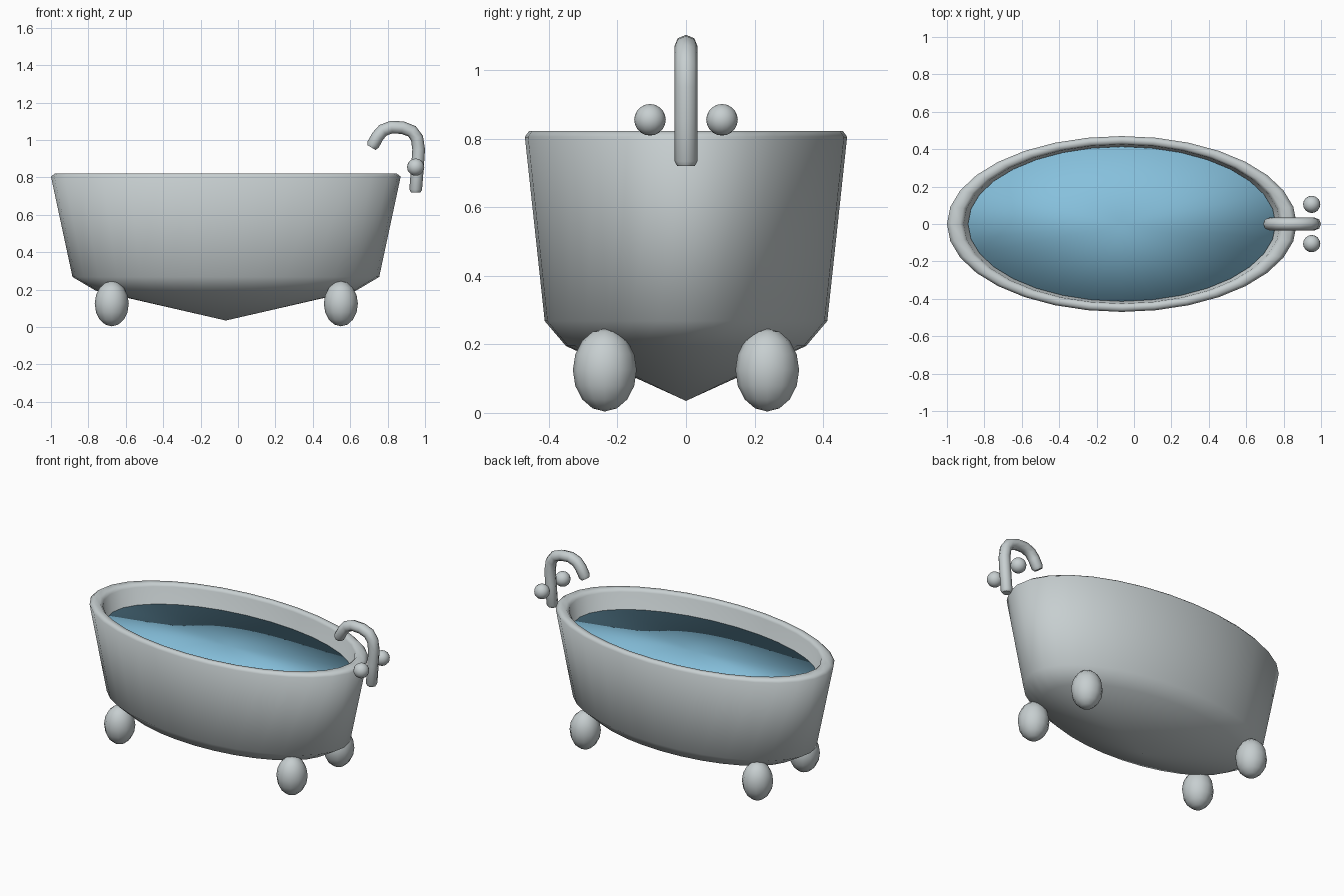
import bpy, bmesh, math

cube = bpy.data.objects.get("Cube")
if cube:
    bpy.data.objects.remove(cube, do_unlink=True)

CX = -0.065          # centre of the basin along x
RX, RY = 0.935, 0.47  # basin half length and half width


def material(name, color):
    mat = bpy.data.materials.new(name)
    mat.use_nodes = True
    mat.diffuse_color = color
    mat.node_tree.nodes["Principled BSDF"].inputs["Base Color"].default_value = color
    return mat


enamel = material("pale grey enamel", (0.57, 0.62, 0.63, 1))
water_blue = material("water blue", (0.24, 0.53, 0.72, 1))


def add_object(name, data, mat):
    obj = bpy.data.objects.new(name, data)
    bpy.context.collection.objects.link(obj)
    data.materials.append(mat)
    return obj


def mesh_object(name, bm, mat):
    bmesh.ops.recalc_face_normals(bm, faces=bm.faces)
    for face in bm.faces:
        face.smooth = True
    mesh = bpy.data.meshes.new(name)
    bm.to_mesh(mesh)
    bm.free()
    return add_object(name, mesh, mat)


def oval_lathe(name, profile, mat, sides=32):
    """Closed oval body from (scale, height) points that start and end on the axis."""
    bm = bmesh.new()
    rings = []
    for scale, z in profile:
        if scale == 0:
            rings.append([bm.verts.new((CX, 0, z))] * sides)
            continue
        angles = [math.tau * i / sides for i in range(sides)]
        rings.append([bm.verts.new((CX + RX * scale * math.cos(a),
                                    RY * scale * math.sin(a), z)) for a in angles])
    for low, high in zip(rings, rings[1:]):
        for i in range(sides):
            j = (i + 1) % sides
            corners = [low[i], low[j], high[j], high[i]]
            bm.faces.new(list(dict.fromkeys(corners)))
    return mesh_object(name, bm, mat)


def ball(name, center, radii, mat, segments, rings):
    bm = bmesh.new()
    bmesh.ops.create_uvsphere(bm, u_segments=segments, v_segments=rings, radius=1)
    bmesh.ops.scale(bm, vec=radii, verts=bm.verts)
    obj = mesh_object(name, bm, mat)
    obj.location = center
    return obj


# Basin: pointed underside, flared wall, bevelled rim and hollow inside
oval_lathe("basin", [(0, 0.035), (0.745, 0.195), (0.877, 0.268), (1, 0.805),
                     (0.975, 0.822), (0.925, 0.822), (0.905, 0.805),
                     (0.80, 0.30), (0.66, 0.24), (0, 0.10)], enamel)

# Water: softly shaded flat body filling the basin
oval_lathe("water", [(0, 0.14), (0.79, 0.32), (0.88, 0.70), (0, 0.70)], water_blue)

# Four egg-shaped feet
for end, x in (("right", -0.675), ("left", 0.55)):
    for side, y in (("front", -0.237), ("back", 0.237)):
        ball(f"{side}_{end}_foot", (x, y, 0.125), (0.091, 0.093, 0.121), enamel, 12, 8)

# Tap handles
for side, y in (("front", -0.105), ("back", 0.105)):
    ball(f"{side}_tap_handle", (0.95, y, 0.855), (0.046, 0.046, 0.046), enamel, 16, 10)

# Curved spout with rounded, tapering tips
path = [(0.95, 0.72, 0.75), (0.95, 0.735, 1), (0.96, 0.86, 1), (0.966, 0.95, 1),
        (0.957, 1.01, 1), (0.93, 1.047, 1), (0.88, 1.066, 1), (0.82, 1.069, 1),
        (0.775, 1.052, 1), (0.747, 1.02, 1), (0.722, 0.975, 1), (0.713, 0.96, 0.75)]
curve = bpy.data.curves.new("spout", "CURVE")
curve.dimensions = "3D"
curve.bevel_depth = 0.034
curve.bevel_resolution = 2
curve.use_fill_caps = True
spline = curve.splines.new("POLY")
spline.points.add(len(path) - 1)
for point, (x, z, taper) in zip(spline.points, path):
    point.co = (x, 0, z, 1)
    point.radius = taper
spline.use_smooth = True
add_object("spout", curve, enamel)
